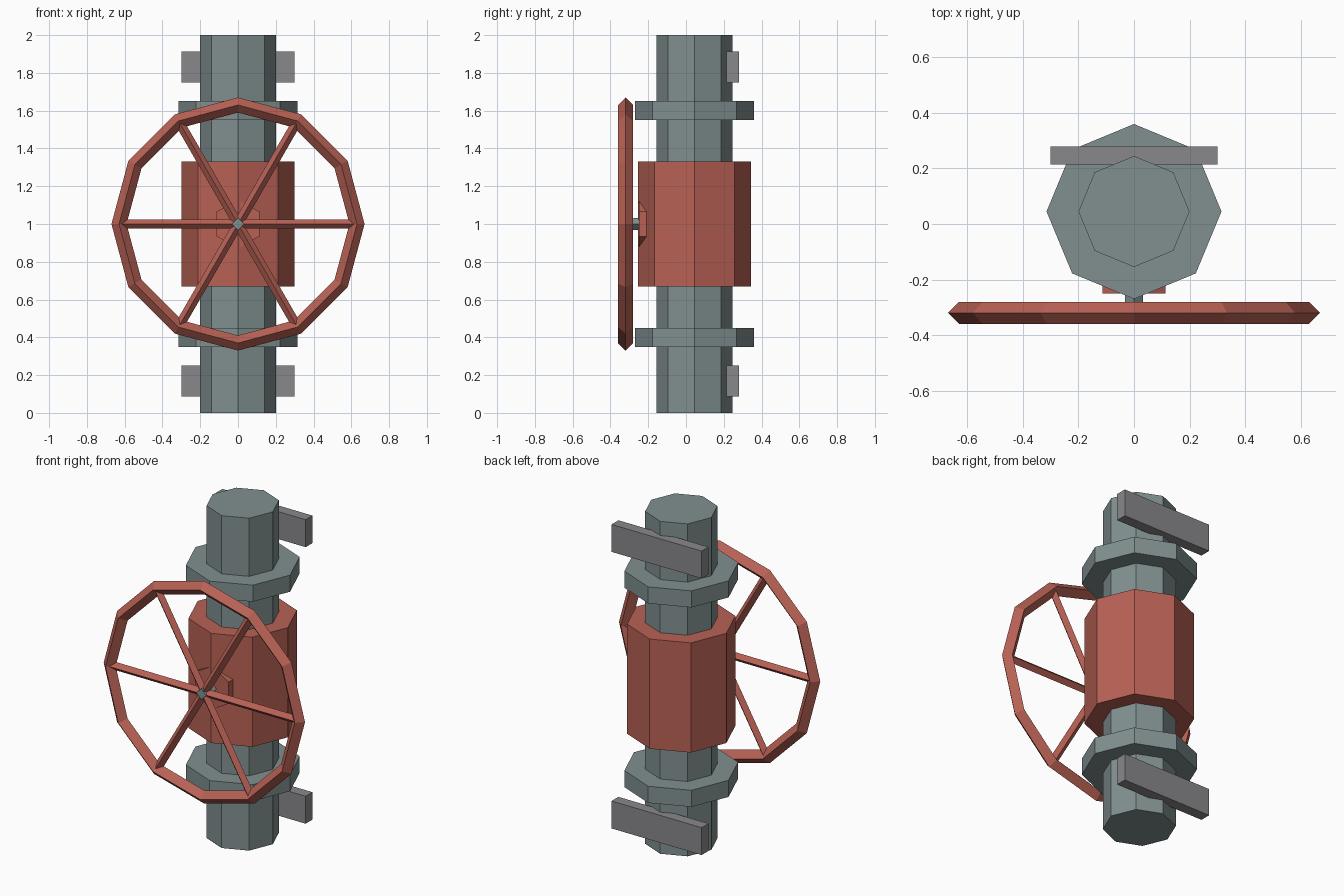
import bpy, bmesh
from math import radians
from mathutils import Matrix, Vector

if "Cube" in bpy.data.objects:
    bpy.data.objects.remove(bpy.data.objects["Cube"])

AXIS_Y = 0.045      # pipe axis
WHEEL_Y = -0.32     # handwheel plane


def material(name, rgb):
    m = bpy.data.materials.new(name)
    m.diffuse_color = (*rgb, 1)
    m.use_nodes = True
    m.node_tree.nodes["Principled BSDF"].inputs["Base Color"].default_value = m.diffuse_color
    return m


red = material("red_paint", (0.48, 0.12, 0.09))
steel = material("steel", (0.22, 0.28, 0.28))
grey = material("bracket_grey", (0.25, 0.25, 0.26))


def finish(name, bm, mat):
    me = bpy.data.meshes.new(name)
    bm.to_mesh(me)
    bm.free()
    me.materials.append(mat)
    ob = bpy.data.objects.new(name, me)
    bpy.context.collection.objects.link(ob)
    return ob


def prism(name, sides, radius, length, centre, mat, rot=Matrix()):
    bm = bmesh.new()
    bmesh.ops.create_cone(bm, cap_ends=True, segments=sides, radius1=radius,
                          radius2=radius, depth=length,
                          matrix=Matrix.Translation(centre) @ rot)
    return finish(name, bm, mat)


def box(name, size, centre, mat):
    bm = bmesh.new()
    bmesh.ops.create_cube(bm, size=1, matrix=Matrix.Translation(centre)
                          @ Matrix.Diagonal((*size, 1)))
    return finish(name, bm, mat)


# Vertical pipe and valve body
prism("pipe", 8, 0.2, 2.0, (0, AXIS_Y, 1), steel)
prism("valve_body", 8, 0.3, 0.66, (0, AXIS_Y, 1), red)

# Flanges and wall brackets, mirrored about mid height
for side, s in (("lower", -1), ("upper", 1)):
    prism(side + "_flange", 8, 0.315, 0.1, (0, AXIS_Y, 1 + s * 0.6), steel)
    box(side + "_bracket", (0.6, 0.065, 0.165), (0, 0.247, 1 + s * 0.832), grey)

# Hexagonal bonnet and stem, pointing to the front
along_y = Matrix.Rotation(radians(90), 4, 'X')
prism("bonnet", 6, 0.13, 0.15, (0, -0.175, 1), red, along_y)
prism("stem", 4, 0.033, 0.2, (0, -0.25, 1), steel, along_y)

# Handwheel rim: diamond section swept round twelve sides
bm = bmesh.new()
centre = Vector((0, WHEEL_Y, 1))
r = 0.04
section = [bm.verts.new(centre + Vector((0.63 + dx, dy, 0)))
           for dx, dy in ((r, 0), (0, r), (-r, 0), (0, -r))]
edges = [bm.edges.new((section[i], section[(i + 1) % 4])) for i in range(4)]
bmesh.ops.spin(bm, geom=section + edges, cent=centre, axis=(0, 1, 0),
               angle=radians(360), steps=12)
bmesh.ops.remove_doubles(bm, verts=bm.verts, dist=1e-4)
bmesh.ops.recalc_face_normals(bm, faces=bm.faces)
finish("handwheel_rim", bm, red)

# Three bars across the wheel make six spokes
for i in range(3):
    rot = Matrix.Rotation(radians(90 + 60 * i), 4, 'Y')
    prism(f"wheel_spoke_{i + 1}", 4, 0.025, 1.25, centre, red, rot)
